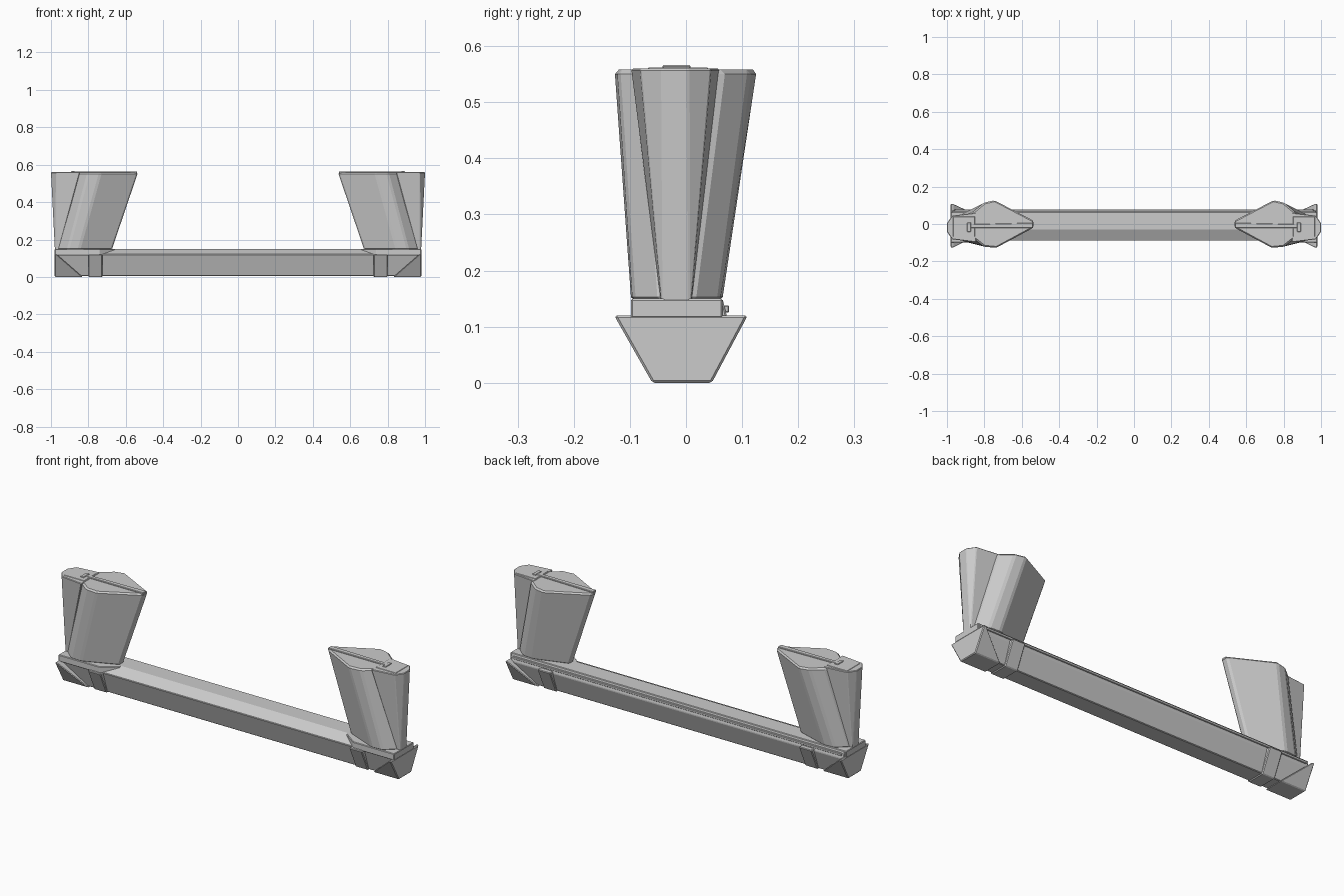
import bpy, bmesh

if "Cube" in bpy.data.objects:
    bpy.data.objects.remove(bpy.data.objects["Cube"])


def loft(name, bottom, top, mirror=True, bevel=0.004):
    """Solid between two matching loops of 3D points, mirrored to both ends."""
    bm = bmesh.new()
    a = [bm.verts.new(p) for p in bottom]
    b = [bm.verts.new(p) for p in top]
    n = len(a)
    bm.faces.new(a[::-1])
    bm.faces.new(b)
    for i in range(n):
        j = (i + 1) % n
        bm.faces.new((a[i], a[j], b[j], b[i]))
    bmesh.ops.recalc_face_normals(bm, faces=bm.faces)
    mesh = bpy.data.meshes.new(name)
    bm.to_mesh(mesh)
    bm.free()
    ob = bpy.data.objects.new(name, mesh)
    bpy.context.collection.objects.link(ob)
    if bevel:
        m = ob.modifiers.new("soft_edges", 'BEVEL')
        m.width = bevel
        m.segments = 1
        m.limit_method = 'ANGLE'
    if mirror:
        ob.modifiers.new("other_end", 'MIRROR')
    return ob


def along_x(name, section, x0, x1, **kw):
    """Extrude a (y, z) section along x."""
    return loft(name, [(x0, y, z) for y, z in section],
                [(x1, y, z) for y, z in section], **kw)


def upright(name, low, z0, high, z1, **kw):
    """Loft between two (x, y) outlines at different heights."""
    return loft(name, [(x, y, z0) for x, y in low],
                [(x, y, z1) for x, y in high], **kw)


# Long beam with sloped front shoulder
beam = [(-0.052, 0.004), (0.038, 0.004), (0.075, 0.11), (0.065, 0.15),
        (-0.03, 0.15), (-0.09, 0.12)]
along_x("beam", beam, -0.972, 0.972, mirror=False, bevel=0.003)

# Thin rail along the back of the beam
rail = [(0.055, 0.125), (0.077, 0.125), (0.077, 0.138), (0.055, 0.138)]
along_x("back_rail", rail, -0.96, 0.96, mirror=False, bevel=0.002)

# Raised collar bands
collar = [(-0.057, 0.0), (0.043, 0.0), (0.098, 0.12), (-0.112, 0.12)]
along_x("collar", collar, 0.725, 0.80)

# End caps, cut diagonally on the inner side
cap = [(-0.06, 0.0), (0.046, 0.0), (0.11, 0.12), (-0.128, 0.12)]
loft("end_cap", [(0.83 + z * 1.15, y, z) for y, z in cap],
     [(0.98, y, z) for y, z in cap])

# Mounting plate under each tower
plate = [(0.98, -0.098), (0.98, 0.065), (0.74, 0.065), (0.66, 0.02),
         (0.66, -0.04), (0.74, -0.098)]
upright("mount_plate", plate, 0.115, plate, 0.15, bevel=0.003)

# Inner tower: leaning faceted blade, widening upward
blade_low = [(0.965, -0.045), (0.965, 0.012), (0.91, 0.06), (0.85, 0.065),
             (0.675, 0.01), (0.675, -0.025), (0.85, -0.098), (0.91, -0.095)]
blade_high = [(0.86, -0.075), (0.86, 0.065), (0.80, 0.115), (0.745, 0.128),
              (0.535, 0.018), (0.535, -0.02), (0.735, -0.128), (0.80, -0.122)]
upright("tower_blade", blade_low, 0.145, blade_high, 0.558, bevel=0.008)

# Outer tower: slim wedge in front of the blade
post_low = [(0.979, -0.04), (0.979, 0.006), (0.974, 0.009), (0.958, 0.01),
            (0.958, -0.045), (0.974, -0.044)]
post_high = [(1.0, -0.042), (1.0, 0.004), (0.972, 0.045), (0.845, 0.06),
             (0.845, -0.098), (0.972, -0.082)]
upright("tower_post", post_low, 0.145, post_high, 0.56, bevel=0.003)

# Flat lid on the outer tower
lid = [(0.968, -0.068), (0.968, 0.04), (0.85, 0.04), (0.85, -0.068)]
upright("post_lid", lid, 0.55, lid, 0.562, bevel=0.002)

# Rib along the tower top, ending in a cross bar
rib = [(0.885, -0.022), (0.885, -0.002), (0.54, 0.006), (0.54, -0.022)]
upright("top_rib", rib, 0.55, rib, 0.564, bevel=0.002)
bar = [(0.892, -0.042), (0.892, 0.008), (0.872, 0.008), (0.872, -0.042)]
upright("rib_crossbar", bar, 0.55, bar, 0.566, bevel=0.002)
